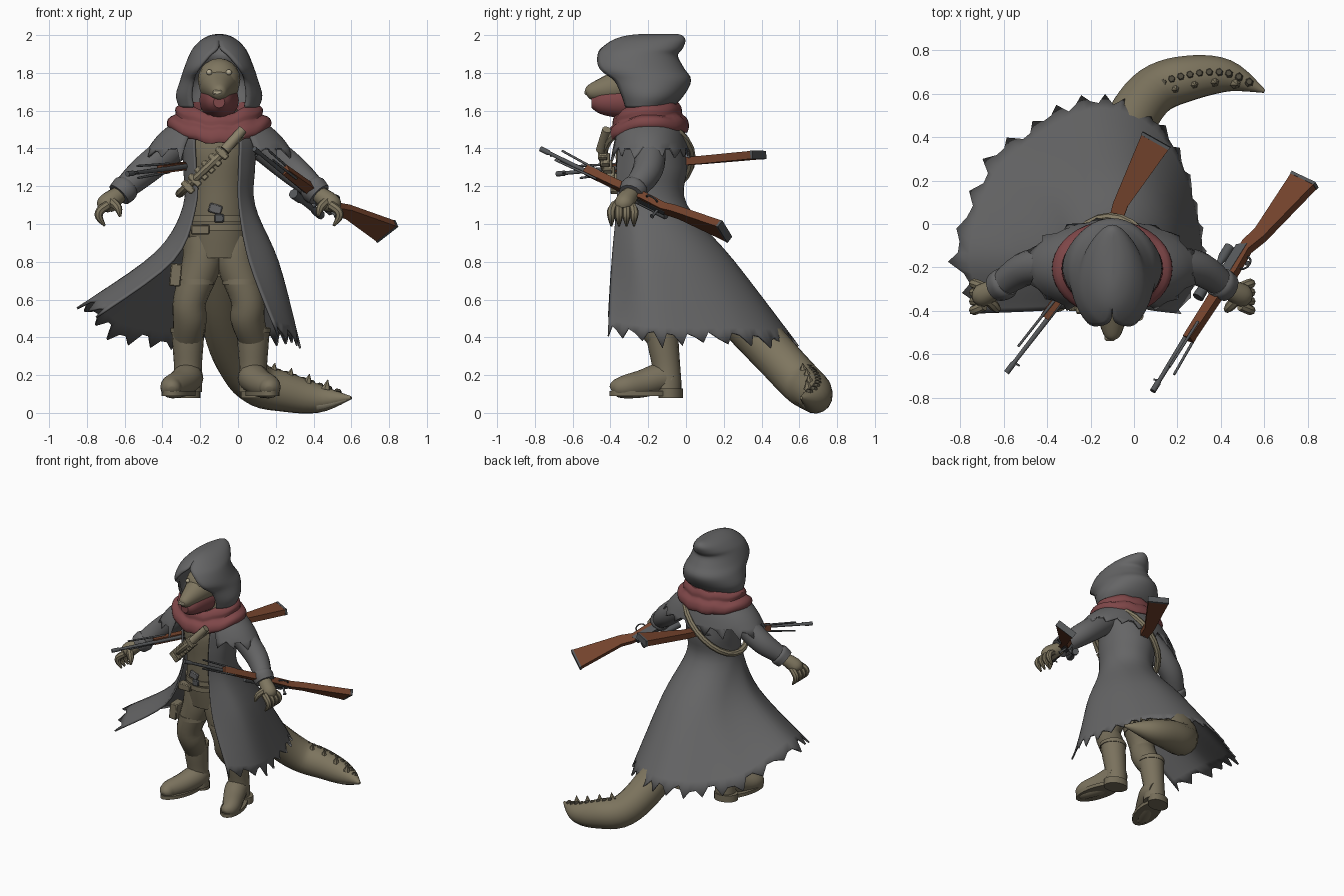
import bpy, bmesh, math, random
from mathutils import Vector, Matrix

random.seed(4)
cube = bpy.data.objects.get("Cube")
if cube:
    bpy.data.objects.remove(cube, do_unlink=True)


def material(name, *rgb):
    m = bpy.data.materials.new(name)
    m.use_nodes = True
    m.diffuse_color = (*rgb, 1)
    m.node_tree.nodes["Principled BSDF"].inputs["Base Color"].default_value = (*rgb, 1)
    return m


COAT = material("charcoal cloth", .13, .13, .132)
SCARF = material("faded red cloth", .21, .062, .065)
SKIN = material("olive skin", .21, .18, .115)
CLOTH = material("khaki cloth", .175, .15, .098)
LEATHER = material("tan leather", .195, .167, .11)
CANVAS = material("worn canvas", .25, .215, .14)
DARK = material("dark scales", .085, .075, .052)
WOOD = material("walnut wood", .17, .055, .025)
METAL = material("gun metal", .09, .095, .1)
PALE = material("pale bone", .45, .4, .28)


def spline(pts, per):
    """Smooth curve through points of any dimension."""
    out, last = [], len(pts) - 1
    for i in range(last):
        a, b, c, d = pts[max(i - 1, 0)], pts[i], pts[i + 1], pts[min(i + 2, last)]
        for k in range(per):
            t = k / per
            out.append(tuple(q + t * ((r - p) + t * ((2 * p - 5 * q + 4 * r - s) + t * (3 * q - p - 3 * r + s))) / 2
                             for p, q, r, s in zip(a, b, c, d)))
    return out + [tuple(pts[last])]


def loft(name, rings, mat, closed=True, caps=True, thick=0):
    """Skin a row of rings with quads."""
    bm = bmesh.new()
    rows = [[bm.verts.new(p) for p in r] for r in rings]
    n = len(rows[0])
    for a, b in zip(rows, rows[1:]):
        for i in range(n if closed else n - 1):
            j = (i + 1) % n
            bm.faces.new((a[i], a[j], b[j], b[i]))
    if caps and closed:
        bm.faces.new(rows[0])
        bm.faces.new(rows[-1])
    bmesh.ops.remove_doubles(bm, verts=bm.verts, dist=.0001)
    bmesh.ops.recalc_face_normals(bm, faces=bm.faces)
    me = bpy.data.meshes.new(name)
    bm.to_mesh(me)
    bm.free()
    me.materials.append(mat)
    me.shade_smooth()
    me.set_sharp_from_angle(angle=math.radians(40))
    ob = bpy.data.objects.new(name, me)
    bpy.context.collection.objects.link(ob)
    if thick:
        mod = ob.modifiers.new("thickness", "SOLIDIFY")
        mod.thickness, mod.offset = thick, 0
    return ob


def tube(name, pts, mat, n=12, per=4, M=Matrix(), ref=None):
    """Round limb along points given as x, y, z, radius."""
    pts = spline(pts, per)
    pos = [M @ Vector(p[:3]) for p in pts]
    ref = Vector(ref) if ref else (pos[-1] - pos[0]).orthogonal()
    rings = []
    for i, p in enumerate(pos):
        t = (pos[min(i + 1, len(pos) - 1)] - pos[max(i - 1, 0)]).normalized()
        u = t.cross(ref).normalized()
        v = t.cross(u)
        turn = [math.tau * k / n for k in range(n)]
        rings.append([p + pts[i][3] * (u * math.cos(a) + v * math.sin(a)) for a in turn])
    return loft(name, rings, mat)


def arc(cx, cy, z, xr, yr, start=0, end=360, n=32, full=True):
    """Level ellipse, measured from the front and passing the right side first."""
    out = []
    for k in range(n):
        a = math.radians(start + (end - start) * k / (n if full else n - 1))
        out.append(Vector((cx - xr * math.sin(a), cy - yr * math.cos(a), z)))
    return out


def box(name, loc, size, mat, tilt=0):
    x, y, z = (s / 2 for s in size)
    M = Matrix.Translation(loc) @ Matrix.Rotation(tilt, 4, "Y")
    ob = loft(name, [[M @ Vector((i * x, j * y, h)) for i, j in ((-1, -1), (1, -1), (1, 1), (-1, 1))]
                     for h in (-z, z)], mat)
    mod = ob.modifiers.new("soft edges", "BEVEL")
    mod.width = .006
    return ob


def ball(name, loc, r, mat):
    prof = [(math.sin(a) * r + .0005, math.cos(a) * r) for a in (math.pi * k / 10 for k in range(11))]
    return loft(name, [arc(loc[0], loc[1], loc[2] + h, w, w, n=16) for w, h in prof], mat)


CX = -.1   # the body's centre line

# Torso, belts and bandolier
body = spline([(.82, .15, .12), (1, .16, .15), (1.2, .155, .16), (1.4, .18, .17), (1.54, .12, .11), (1.66, .08, .08)], 4)
loft("torso", [arc(CX, -.2, z, a, b) for z, a, b in body], CLOTH)
for z in (.965, 1.01):
    loft("belt", [arc(CX, -.2, h, .168, .162) for h in (z, z + .035)], LEATHER)
box("belt_buckle", (CX, -.365, 1.03), (.05, .02, .045), METAL)
box("torn_patch", (-.12, -.358, 1.08), (.07, .02, .05), COAT, .3)
strap = [(-.11 + .2 * math.cos(a), -.205 - .235 * math.sin(a), 1.35 + .19 * math.cos(a), .022)
         for a in (math.tau * k / 24 for k in range(25))]
tube("shoulder_strap", strap, CANVAS, n=8, per=1, ref=(-.18, 0, .2))
for k in range(6):
    box("bandolier_pouch", (-.085 - .036 * k, -.44 + .013 * k, 1.375 - .036 * k), (.036, .05, .08), CANVAS, -.78)
tube("strap_roll", [(.025, -.42, 1.5, .024), (-.07, -.45, 1.39, .028)], CANVAS, per=1)
box("thigh_pouch", (-.33, -.27, .73), (.06, .09, .12), LEATHER, .1)
box("belt_pouch", (-.2, -.34, .97), (.1, .06, .05), LEATHER)

# Legs and boots
for side, hip, knee, ankle, toe in (("right", -.19, -.255, -.265, -.35), ("left", -.01, .05, .08, .165)):
    tube(side + "_trouser_leg", [(hip, -.2, .93, .105), (hip, -.21, .8, .105), (knee, -.22, .6, .088),
                                 (knee, -.19, .5, .09), (ankle, -.13, .4, .08)], CLOTH, n=16)
    tube(side + "_thigh_band", [((hip + knee) / 2, -.215, z, .102) for z in (.68, .71)], LEATHER, n=16, per=1)
    tube(side + "_boot_shaft", [(ankle, -.13, .45, .088), (ankle, -.12, .36, .082), (ankle, -.105, .25, .074),
                                (ankle, -.1, .17, .075), (ankle, -.1, .11, .075)], LEATHER, n=16)
    tube(side + "_boot_cuff", [(ankle, -.13, z, .092) for z in (.425, .45)], LEATHER, n=16, per=1)
    mid = (ankle + toe) / 2
    tube(side + "_boot_foot", [(ankle, -.07, .17, .072), (ankle, -.13, .185, .08), (mid, -.23, .155, .073),
                               (toe, -.32, .138, .062), (toe, -.375, .128, .045), (toe, -.395, .12, .02)],
         LEATHER, n=16)
    for part, y, length, top in (("sole", -.235, .17, .115), ("heel", -.08, .065, .13)):
        sole = arc(mid, y, 0, .082, length, n=20)
        for p in sole:
            p.x += (p.y + .2) * (ankle - toe) * 2.5
        low = .09 if part == "sole" else .08
        loft(side + "_boot_" + part, [[p + Vector((0, 0, z)) for p in sole] for z in (low, top)], CLOTH)

# Tail with a pale underside near the tip, ridge spikes and dark plates
tail = [(-.08, .05, .8, .13), (-.08, .25, .55, .125), (-.02, .46, .32, .12), (.09, .61, .16, .115),
        (.25, .67, .11, .105), (.43, .68, .075, .075), (.6, .61, .08, .008)]
skin = tube("tail", tail, SKIN, n=16, per=5, ref=(0, .3, 1)).data
skin.materials.append(PALE)
for f in skin.polygons:
    if .42 < f.center.x < .57 and -.75 < f.normal.z < -.3 and f.normal.y < 0:
        f.material_index = 1
path = spline(tail, 4)
for k in range(9, 23):
    x, y, z, r = path[k]
    if k % 2:
        base = Vector((x - r * .2, y - r * .35, z + r * .88))
        tube("tail_spike", [(*base, .026), (*(base + Vector((.01, -.005, .05))), .002)], SKIN, n=6, per=1)
    base = Vector((x + r * .05, y + r * .15, z + r * .9))
    tube("tail_plate", [(*base, .023), (*(base + Vector((.002, .003, .014))), .014)], DARK, n=6, per=1)

# Long open coat: fitted above the waist, swept out to a ragged hem
columns = 10
rows = [arc(CX, -.2, z, a, b, 42, 325, columns, False)
        for z, a, b in ((1.55, .13, .12), (1.46, .19, .18), (1.3, .185, .2), (1.1, .185, .2))]
rows.append([(-.34, -.39, .81), (-.43, -.18, .85), (-.38, .08, .8), (-.27, .2, .8), (-.14, .25, .8),
             (0, .23, .8), (.12, .12, .8), (.19, -.05, .8), (.2, -.25, .8), (.06, -.39, .8)])
rows.append([(-.73, -.41, .52), (-.81, -.13, .58), (-.69, .24, .44), (-.45, .45, .38), (-.2, .57, .38),
             (.03, .52, .38), (.2, .33, .39), (.29, .05, .39), (.31, -.2, .4), (.2, -.41, .44)])
wide = [spline([tuple(p) for p in r], 7) for r in rows]
grid = [list(r) for r in zip(*(spline(col, 5) for col in zip(*wide)))]


def ragged(rings, depth):
    """Pull the last row along the cloth into uneven teeth."""
    for i, p in enumerate(rings[-1]):
        p = Vector(p)
        way = (p - Vector(rings[-2][i])).normalized()
        pull = random.uniform(.3, 1) if i % 3 == 0 else random.uniform(-.8, .1)
        rings[-1][i] = p + way * depth * pull
    return rings


loft("long_coat", ragged(grid, .055), COAT, closed=False, thick=.012)

# Shoulder cape, parted at the front
cape = [arc(CX, -.2, z, a, b, 30, 330, 46, False)
        for z, a, b in spline([(1.57, .14, .13), (1.53, .24, .17), (1.46, .325, .195), (1.375, .385, .215)], 3)]
loft("shoulder_cape", ragged(cape, .05), COAT, closed=False, thick=.012)

# Wrapped scarf, draped low at the front
folds = []
for a, b, z in spline([(.12, .11, 1.57), (.18, .15, 1.635), (.225, .175, 1.61), (.225, .18, 1.575),
                       (.265, .205, 1.55), (.268, .215, 1.515), (.235, .21, 1.49)], 3):
    folds.append([p + Vector((0, 0, -.065 * max(0, -(p.y + .21) / b) ** 2 + .006 * math.sin(p.x * 50)))
                  for p in arc(CX, -.205, z, a, b, n=40)])
loft("scarf", folds, SCARF, caps=False, thick=.012)

# Hood: height, half width, front, back, half width of the opening
hood = []
for z, w, front, back, gap in spline([(1.62, .205, -.35, -.08, .135), (1.68, .222, -.38, -.02, .145),
                                      (1.76, .2, -.435, .02, .135), (1.82, .18, -.5, -.015, .108),
                                      (1.89, .153, -.475, -.05, .05), (1.93, .13, -.44, -.025, .006),
                                      (1.97, .09, -.38, -.01, 0), (1.993, .045, -.3, -.025, 0),
                                      (2, .00001, -.2, -.06, 0)], 4):
    edge = math.degrees(math.asin(min(1, max(0, gap) / w)))
    hood.append(arc(CX, (front + back) / 2, z, w, (back - front) / 2, edge, 360 - edge, 33, False))
loft("hood", hood, COAT, closed=False, thick=.014)

# Head: skull, snout with a pale scar, wrapped jaw and eyes
ball("skull", (CX, -.29, 1.765), .112, SKIN)
tube("snout", [(CX, -.3, 1.74, .108), (CX, -.4, 1.718, .077), (CX, -.47, 1.705, .055), (CX, -.515, 1.697, .036),
               (CX, -.53, 1.693, .014)], SKIN, n=16)
tube("jaw_wrap", [(CX, -.28, 1.655, .105), (CX, -.4, 1.648, .08), (CX, -.46, 1.645, .06), (CX, -.5, 1.645, .03)],
     SCARF, n=16)
box("nose_scar", (CX - .01, -.522, 1.697), (.05, .03, .026), PALE)
for s in (-1, 1):
    ball("eye", (CX + s * .052, -.388, 1.803), .015, PALE)

# Arms and clawed hands, mirrored about the centre line
for side, fx in (("right", lambda x: x), ("left", lambda x: 2 * CX - x)):
    def limb(part, pts, mat, **kw):
        tube(side + part, [(fx(x), y, z, r) for x, y, z, r in pts], mat, **kw)
    limb("_sleeve", [(-.26, -.2, 1.47, .08), (-.4, -.19, 1.36, .083), (-.51, -.21, 1.27, .078),
                     (-.61, -.28, 1.18, .06)], COAT, n=16)
    limb("_cuff", [(-.585, -.265, 1.2, .066), (-.6, -.275, 1.185, .075), (-.63, -.29, 1.155, .068)], COAT, n=16)
    limb("_palm", [(-.61, -.28, 1.17, .04), (-.66, -.31, 1.135, .05), (-.7, -.33, 1.1, .052), (-.715, -.335, 1.075, .03)],
         SKIN)
    for k in range(4):
        y = -.395 + .04 * k
        limb("_finger", [(-.69, y * .7 - .1, 1.1, .024), (-.73, y, 1.07, .023), (-.735, y, 1.035, .02),
                         (-.705, y, .99, .006)], SKIN, n=8, ref=(0, 1, 0))
    limb("_thumb", [(-.67, -.35, 1.12, .025), (-.635, -.385, 1.085, .022), (-.625, -.4, 1.04, .007)], SKIN, n=8)


def rifle(name, muzzle, breech, down):
    """Scoped rifle laid from its muzzle towards the breech."""
    X = (Vector(breech) - Vector(muzzle)).normalized()
    Z = -Vector(down)
    Z = (Z - X * Z.dot(X)).normalized()
    M = Matrix((X, Z.cross(X), Z)).transposed().to_4x4()
    M.translation = muzzle

    def slab(part, outline, width, mat):
        loft(name + part, [[M @ Vector((s, w, h)) for s, h in outline] for w in (-width / 2, width / 2)], mat)

    def rod(part, mat, *pts):
        tube(name + part, pts, mat, n=10, per=1, M=M)
    slab("_stock", [(.31, .012), (.31, -.03), (.72, -.045), (.84, -.04), (.92, -.075), (1.25, -.16),
                    (1.27, -.02), (.95, -.012), (.87, .012)], .042, WOOD)
    slab("_butt_plate", [(1.25, -.162), (1.265, -.165), (1.285, -.018), (1.27, -.018)], .044, METAL)
    slab("_receiver", [(.58, -.02), (.58, .028), (.84, .028), (.86, -.02)], .046, METAL)
    rod("_barrel", METAL, (0, 0, .005, .014), (.05, 0, .005, .014), (.06, 0, .005, .01), (.6, 0, .01, .015))
    rod("_front_sight", METAL, (.06, 0, .01, .006), (.06, 0, .035, .004))
    rod("_scope", METAL, (.53, 0, .068, .027), (.6, 0, .068, .024), (.63, 0, .068, .016), (.74, 0, .068, .016),
        (.77, 0, .068, .023), (.83, 0, .068, .023))
    for s in (.65, .72):
        rod("_scope_mount", METAL, (s, 0, .02, .01), (s, 0, .06, .01))
    for w in (-1, 1):
        rod("_folded_leg", METAL, (.13, w * .032, -.025, .006), (.4, w * .022, -.02, .007))
    rod("_bolt_handle", METAL, (.8, 0, .01, .008), (.81, .06, -.01, .007), (.81, .075, -.015, .013))
    guard = [(.77 + .035 * math.cos(a), 0, -.05 - .03 * math.sin(a), .005) for a in (math.pi * k / 6 for k in range(7))]
    tube(name + "_trigger_guard", guard, METAL, n=6, per=1, M=M)


rifle("held_rifle", (.09, -.77, 1.4), (.52, -.08, 1.062), (.83, -.2, .5))
rifle("slung_rifle", (-.59, -.68, 1.265), (-.06, .02, 1.335), (-.8, .6, 0))
